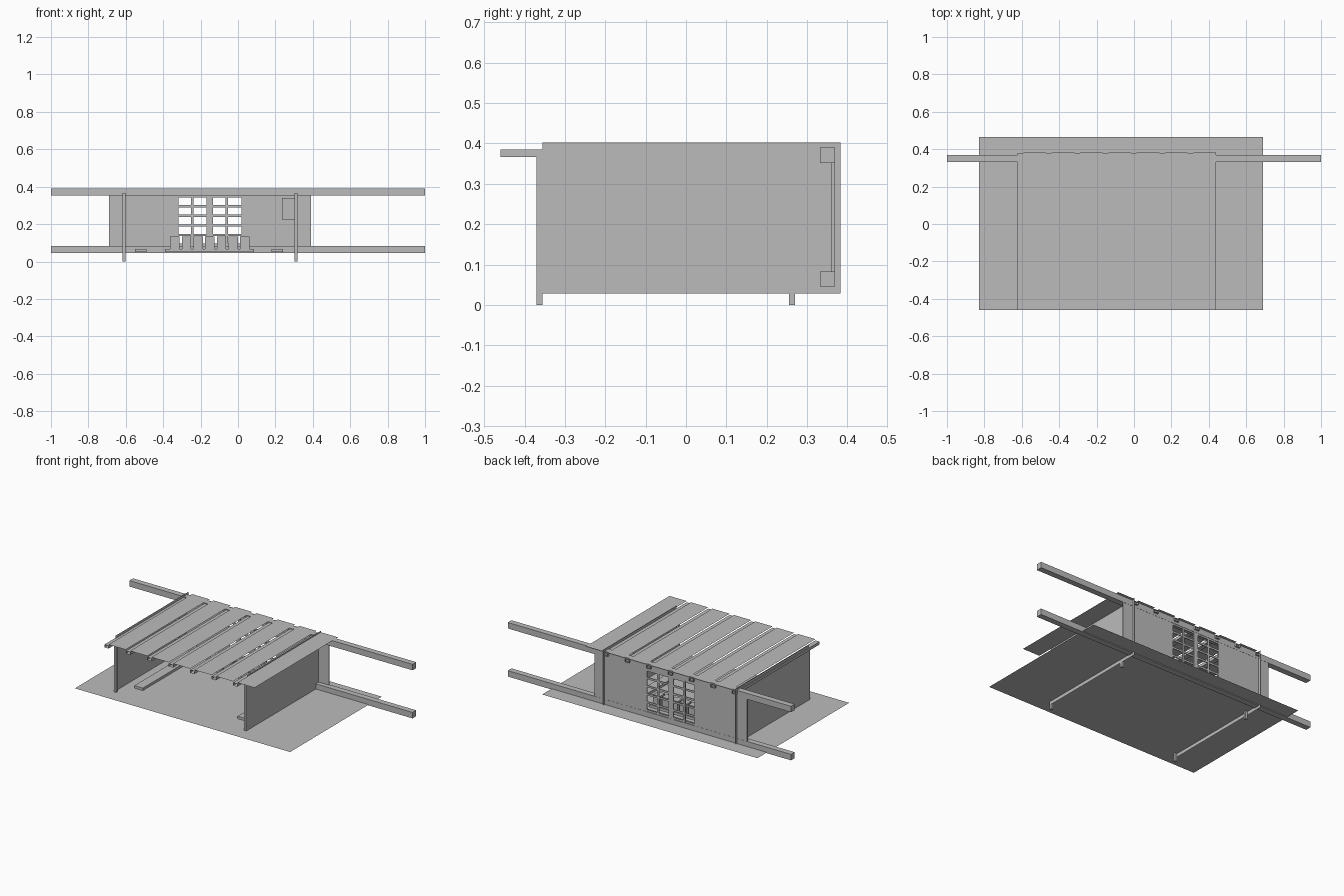
import bpy, bmesh

if "Cube" in bpy.data.objects:
    bpy.data.objects.remove(bpy.data.objects["Cube"])

grey = bpy.data.materials.new("plain grey")
grey.diffuse_color = (0.5, 0.5, 0.5, 1)
grey.use_nodes = True
grey.node_tree.nodes["Principled BSDF"].inputs["Base Color"].default_value = grey.diffuse_color


def finish(name, bm):
    mesh = bpy.data.meshes.new(name)
    bm.to_mesh(mesh)
    bm.free()
    mesh.materials.append(grey)
    ob = bpy.data.objects.new(name, mesh)
    bpy.context.collection.objects.link(ob)
    return ob


def box(name, x, y, z, open_ends=False):
    """Box from three (min, max) ranges; open_ends drops the two y end faces."""
    bm = bmesh.new()
    bmesh.ops.create_cube(bm, size=1)
    for v in bm.verts:
        v.co = [r[0] if c < 0 else r[1] for c, r in zip(v.co, (x, y, z))]
    if open_ends:
        bm.normal_update()
        ends = [f for f in bm.faces if abs(f.normal.y) > 0.9]
        bmesh.ops.delete(bm, geom=ends, context='FACES_ONLY')
    return finish(name, bm)


def sheet(name, x, y, z):
    """Single flat face; the axis given as a number is the constant one."""
    bm = bmesh.new()
    if not isinstance(z, tuple):
        pts = [(x[0], y[0], z), (x[1], y[0], z), (x[1], y[1], z), (x[0], y[1], z)]
    else:
        pts = [(x, y[0], z[0]), (x, y[1], z[0]), (x, y[1], z[1]), (x, y[0], z[1])]
    bm.faces.new([bm.verts.new(p) for p in pts])
    return finish(name, bm)


FLOOR = 0.05

# floor sheet
sheet("floor", (-0.83, 0.69), (-0.46, 0.465), FLOOR)

# long rails at the back
box("upper_rail", (-1, 1), (0.332, 0.369), (0.352, 0.39))
box("lower_rail", (-1, 1), (0.332, 0.369), (0.045, 0.083))

# side panels with front and rear posts
for side, px, post in (("left", -0.617, (-0.617, -0.602)), ("right", 0.317, (0.302, 0.317))):
    sheet(side + "_panel", px, (-0.355, 0.383), (0.028, 0.402))
    box(side + "_front_post", post, (-0.37, -0.355), (0, 0.366))
    box(side + "_rear_post", post, (0.255, 0.27), (0, 0.366))

# back wall either side of the window
WALL_Y = (0.361, 0.368)
box("back_wall_left", (-0.69, -0.33), WALL_Y, (0.083, 0.352))
box("back_wall_right", (0.03, 0.39), WALL_Y, (0.083, 0.352))

# window: upright bars and cross bars, four panes wide and five high
for i, (a, b) in enumerate(((-0.33, -0.318), (-0.252, -0.238), (-0.168, -0.135),
                            (-0.066, -0.054), (0.018, 0.03))):
    box(f"window_upright_{i}", (a, b), WALL_Y, (0.083, 0.352))
for i in range(6):
    z = 0.084 + i * 0.0515
    box(f"window_crossbar_{i}", (-0.33, 0.03), (0.362, 0.367), (z, z + 0.012))

# roof: open ended joists with flat boards between them
for i in range(7):
    x = -0.622 + i * 0.1515
    box(f"roof_joist_{i}", (x, x + 0.03), (-0.46, 0.38), (0.367, 0.385), open_ends=True)
    sheet(f"roof_board_{i}", (x + 0.03, x + 0.1515), (-0.46, 0.383), 0.393)

# low benches around three sides
box("left_bench", (-0.55, -0.49), (-0.26, 0.22), (FLOOR, 0.066))
box("right_bench", (0.18, 0.24), (-0.26, 0.22), (FLOOR, 0.066))
box("back_bench", (-0.39, 0.085), (0.19, 0.25), (FLOOR, 0.066))

# row of blocks on the back bench
for i in range(7):
    x = -0.363 + i * 0.0625
    box(f"bench_block_{i}", (x, x + 0.05), (0.195, 0.245), (0.066, 0.135))

# cabinet hung on the right panel
box("wall_cabinet", (0.235, 0.316), (-0.15, 0.2), (0.225, 0.34))
